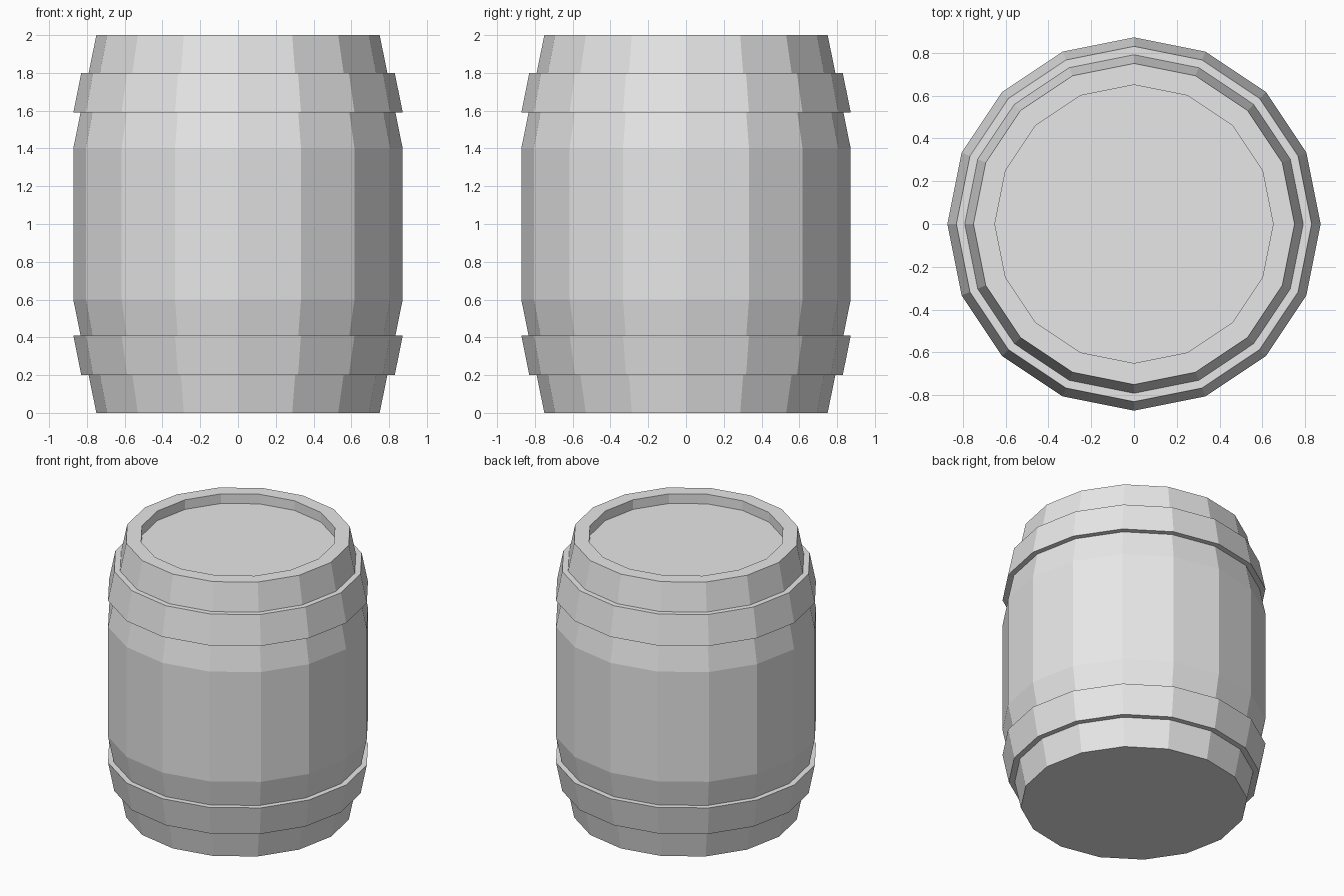
import bpy
import bmesh
from math import cos, sin, tau

SIDES = 16

cube = bpy.data.objects.get("Cube")
if cube:
    bpy.data.objects.remove(cube, do_unlink=True)

# One plain grey for the whole barrel
grey = bpy.data.materials.new("light_grey")
grey.use_nodes = True
grey.diffuse_color = (0.8, 0.8, 0.8, 1)
grey.node_tree.nodes["Principled BSDF"].inputs["Base Color"].default_value = (0.8, 0.8, 0.8, 1)


def lathe(name, profile, closed):
    """Turn a (radius, z) profile round z; cap the ends if it is not closed."""
    bm = bmesh.new()
    rings = [[bm.verts.new((r * cos(tau * i / SIDES), r * sin(tau * i / SIDES), z))
              for i in range(SIDES)] for r, z in profile]
    pairs = list(zip(rings, rings[1:]))
    if closed:
        pairs.append((rings[-1], rings[0]))
    else:
        bm.faces.new(rings[0])
        bm.faces.new(rings[-1])
    for low, high in pairs:
        for i in range(SIDES):
            j = (i + 1) % SIDES
            bm.faces.new((low[i], low[j], high[j], high[i]))
    bmesh.ops.recalc_face_normals(bm, faces=bm.faces)
    mesh = bpy.data.meshes.new(name)
    bm.to_mesh(mesh)
    bm.free()
    mesh.materials.append(grey)
    obj = bpy.data.objects.new(name, mesh)
    bpy.context.collection.objects.link(obj)
    return obj


# Staved body with a flat base and a sunken lid inside the rim
lathe("barrel_body", [(0.75, 0), (0.872, 0.6), (0.872, 1.4), (0.75, 2),
                      (0.65, 2), (0.65, 1.93)], closed=False)

# Tapered hoops, mirrored about mid height
hoop = [(0.77, 0.2), (0.83, 0.2), (0.872, 0.41), (0.81, 0.41)]
lathe("lower_hoop", hoop, closed=True)
lathe("upper_hoop", [(r, 2 - z) for r, z in hoop], closed=True)
